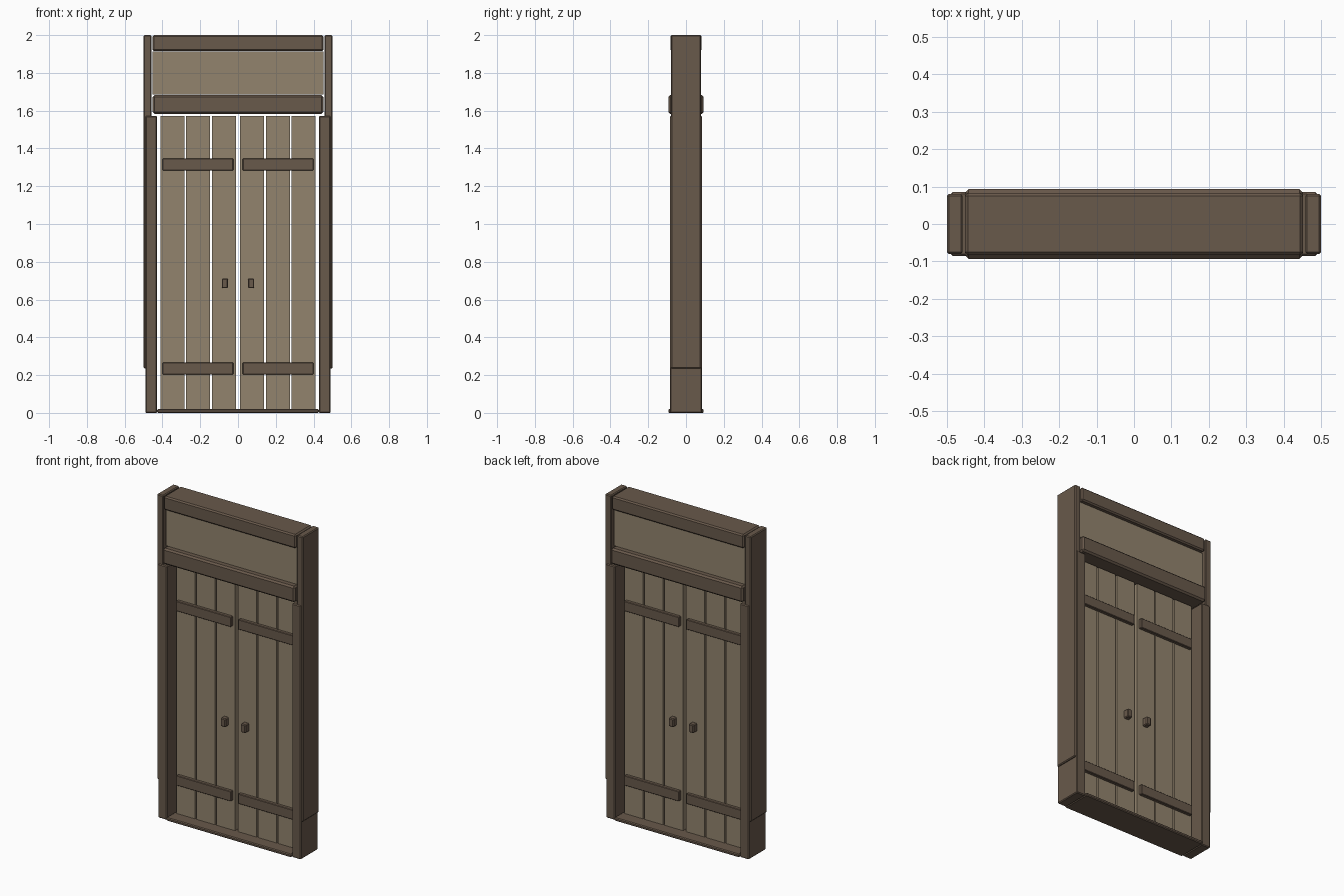
import bpy

cube = bpy.data.objects.get("Cube")
if cube:
    bpy.data.objects.remove(cube, do_unlink=True)


def make_material(name, rgb):
    mat = bpy.data.materials.new(name)
    mat.use_nodes = True
    mat.diffuse_color = (*rgb, 1)
    mat.node_tree.nodes["Principled BSDF"].inputs["Base Color"].default_value = (*rgb, 1)
    return mat


DARK = make_material("dark brown wood", (0.14, 0.1, 0.07))
LIGHT = make_material("light brown wood", (0.29, 0.23, 0.155))


def box(name, x, y, z, mat, bevel=0.0):
    """Box from (low, high) ranges, with an optional chamfer."""
    ranges = (x, y, z)
    bpy.ops.mesh.primitive_cube_add(size=1)
    obj = bpy.context.object
    obj.name = name
    for v in obj.data.vertices:
        v.co = [lo if c < 0 else hi for c, (lo, hi) in zip(v.co, ranges)]
    obj.data.materials.append(mat)
    if bevel:
        mod = obj.modifiers.new("chamfer", "BEVEL")
        mod.width = bevel
        mod.segments = 1
    return obj


def span(a, b, side):
    """Range a..b, flipped to the other side when side is -1."""
    return tuple(sorted((a * side, b * side)))


PLANK_FACE = 0.015

# Frame beams, transom panel and sill
box("top_beam", (-0.452, 0.452), (-0.083, 0.083), (1.915, 2.0), DARK, 0.008)
box("transom_panel", (-0.452, 0.452), (-0.06, 0.06), (1.685, 1.912), LIGHT)
box("lintel_beam", (-0.452, 0.452), (-0.093, 0.093), (1.583, 1.682), DARK, 0.01)
box("sill", (-0.428, 0.428), (-0.093, 0.093), (0.0, 0.02), DARK, 0.005)

for side, label in ((1, "left"), (-1, "right")):
    # Side posts: tall outer rail and thicker inner jamb
    box(label + "_outer_rail", span(0.458, 0.5, side), (-0.08, 0.08), (0.235, 2.0), DARK, 0.005)
    box(label + "_jamb", span(0.428, 0.49, side), (-0.085, 0.085), (0.0, 1.572), DARK, 0.005)

    # Door planks with narrow gaps
    for i in range(3):
        start = 0.01 + i * 0.137
        box(f"{label}_door_plank_{i + 1}", span(start, start + 0.127, side),
            (-PLANK_FACE, PLANK_FACE), (0.02, 1.572), LIGHT)

    # Battens and knobs on both faces of each door
    for face, face_label in ((-1, "front"), (1, "back")):
        for z, level in ((0.235, "lower"), (1.315, "upper")):
            box(f"{label}_{face_label}_{level}_batten", span(0.025, 0.4, side),
                span(PLANK_FACE - 0.003, PLANK_FACE + 0.02, face), (z - 0.031, z + 0.031), DARK, 0.003)
        box(f"{label}_{face_label}_knob", span(0.052, 0.086, side),
            span(PLANK_FACE - 0.003, PLANK_FACE + 0.035, face), (0.66, 0.712), DARK, 0.005)
